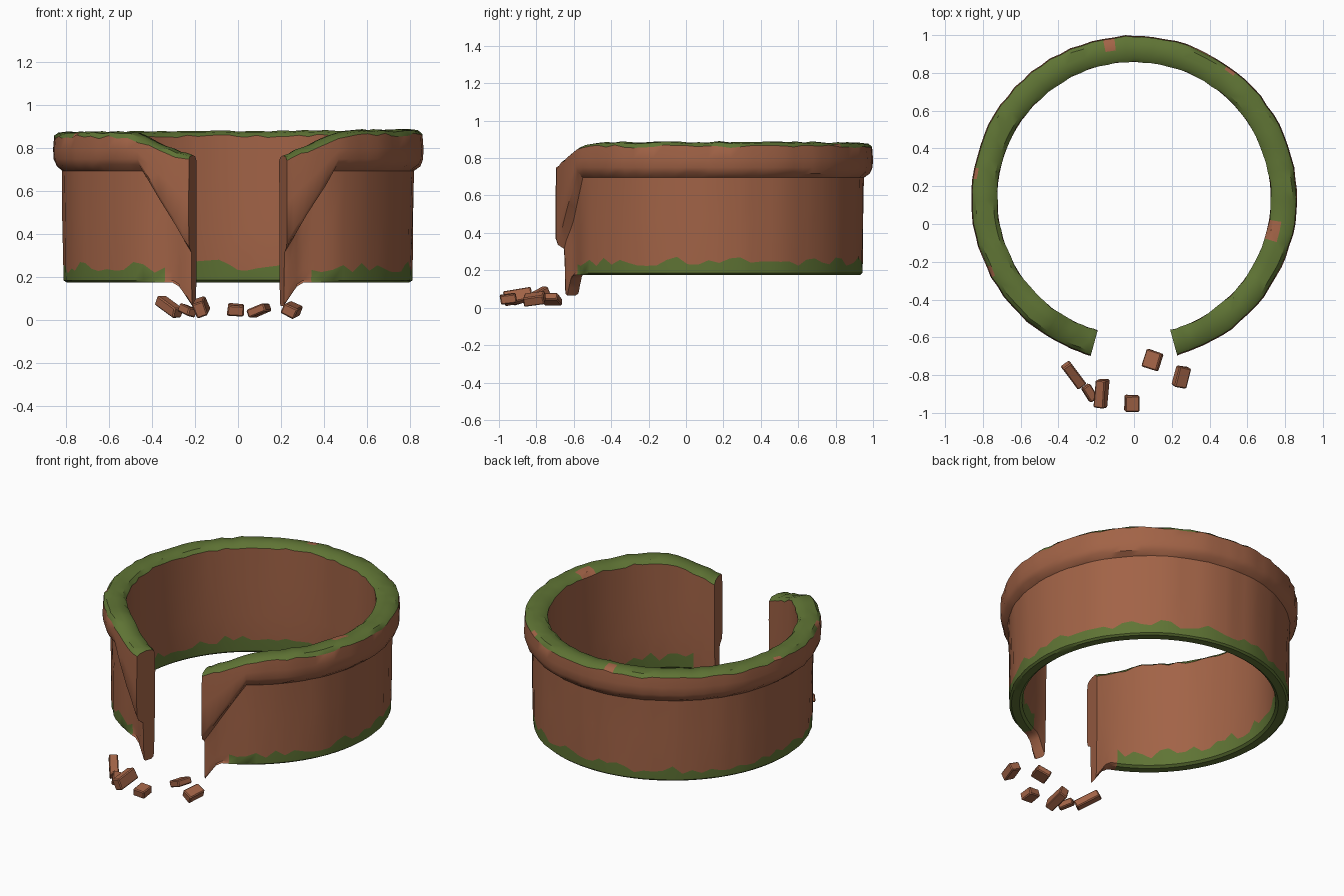
import bpy, bmesh, math, random
from mathutils import Euler, Vector

random.seed(7)
if "Cube" in bpy.data.objects:
    bpy.data.objects.remove(bpy.data.objects["Cube"])


def material(name, rgb):
    m = bpy.data.materials.new(name)
    m.use_nodes = True
    m.diffuse_color = (*rgb, 1)
    m.node_tree.nodes["Principled BSDF"].inputs["Base Color"].default_value = (*rgb, 1)
    return m


clay = material("terracotta", (0.36, 0.125, 0.062))
moss = material("moss green", (0.115, 0.175, 0.035))


def finish(name, bm, mats, angle=35):
    bmesh.ops.recalc_face_normals(bm, faces=bm.faces)
    mesh = bpy.data.meshes.new(name)
    bm.to_mesh(mesh)
    bm.free()
    for m in mats:
        mesh.materials.append(m)
    ob = bpy.data.objects.new(name, mesh)
    bpy.context.collection.objects.link(ob)
    bpy.ops.object.select_all(action='DESELECT')
    bpy.context.view_layer.objects.active = ob
    ob.select_set(True)
    bpy.ops.object.shade_smooth_by_angle(angle=math.radians(angle))
    return ob


CENTRE_Y = 0.135
GAP = 15.4          # half angle of the broken opening, in degrees


def ramp(a, start):
    """0 far from the opening, 1 at the broken edge."""
    return max(0.0, min(1.0, (start - a) / (start - GAP)))


def jit(s):
    return random.uniform(-s, s)


def section(deg):
    """Wall cross-section (radius, height) at an angle from the front."""
    a = min(deg, 360 - deg)
    flap, drop, tip = ramp(a, 33), ramp(a, 38), ramp(a, 21)
    low = 0.175 - 0.11 * tip
    lip = 0.72 - 0.38 * flap
    top = 0.878 - 0.115 * drop + 0.006 * math.sin(math.radians(deg)) + jit(0.004)
    out_moss = max(low + 0.04, 0.245 + jit(0.028) - 0.1 * tip)
    in_moss = max(low + 0.04, 0.265 + jit(0.035) - 0.1 * tip)
    dent = 0.02 * math.sin(math.pi * flap)
    r = 0.814 + jit(0.003) - dent
    rim = 0.86 + jit(0.004)
    mid = out_moss + (lip - out_moss) * 0.5
    return [
        (0.798, low), (r - 0.004, low + 0.01), (r - 0.002, out_moss),
        (r + jit(0.004), mid), (r + 0.004, lip - 0.025), (rim - 0.012, lip + jit(0.006)),
        (rim, lip + 0.03), (rim + 0.002, (lip + top) / 2),
        (rim - 0.003, top - 0.02 + jit(0.007)), (rim - 0.022, top - 0.003),
        (0.79, top + 0.003), (0.745, top - 0.004),
        (0.724 + jit(0.004), top - 0.022 + jit(0.006)),
        (0.724, 0.62), (0.726, 0.42), (0.73, in_moss),
        (0.736, low + 0.012), (0.752, low),
    ]


# Broken pot wall swept round the opening
half = [GAP, 17.5, 20, 22.5, 25.5, 29, 33] + list(range(37, 181, 4))
half = [h for h in half if h < 179]
angles = half + [180] + [360 - h for h in reversed(half)]
bm = bmesh.new()
rings = []
for deg in angles:
    s, c = math.sin(math.radians(deg)), math.cos(math.radians(deg))
    rings.append([bm.verts.new((r * s, CENTRE_Y - r * c, z)) for r, z in section(deg)])

n = len(rings[0])
TOP_ROWS, FOOT_ROWS = (8, 9, 10, 11), (0, 1, 15, 16, 17)
CHIPS = {(77, 11), (77, 10), (188, 8), (188, 9), (144, 8), (260, 8), (296, 8)}
for i in range(len(angles) - 1):
    middle = (angles[i] + angles[i + 1]) / 2
    near = min(middle, 360 - middle)
    for k in range(n):
        f = bm.faces.new((rings[i][k], rings[i + 1][k],
                          rings[i + 1][(k + 1) % n], rings[i][(k + 1) % n]))
        green = k in TOP_ROWS or (k in FOOT_ROWS and near > 27)
        if any(abs(middle - d) < 2.1 and k == row for d, row in CHIPS):
            green = False
        f.material_index = int(green)
for ring in (rings[0], rings[-1]):
    bm.faces.new(ring)
finish("broken_pot_wall", bm, [clay, moss])

# Fallen shards: centre, size, rotation in degrees
shards = [
    ((-0.32, -0.80, 0.062), (0.155, 0.055, 0.05), (0, 24, -53)),
    ((-0.235, -0.895, 0.045), (0.05, 0.09, 0.04), (15, 12, 35)),
    ((-0.172, -0.90, 0.06), (0.055, 0.15, 0.07), (10, -20, -8)),
    ((-0.01, -0.95, 0.048), (0.078, 0.085, 0.05), (8, 5, 0)),
    ((0.098, -0.72, 0.045), (0.09, 0.10, 0.04), (0, -22, -18)),
    ((0.25, -0.81, 0.048), (0.07, 0.11, 0.05), (8, 25, -12)),
]
for i, (loc, size, rot) in enumerate(shards):
    bm = bmesh.new()
    bmesh.ops.create_cube(bm, size=1)
    turn = Euler([math.radians(d) for d in rot]).to_matrix()
    for v in bm.verts:
        p = Vector([v.co[k] * size[k] * random.uniform(0.94, 1.06) for k in range(3)])
        v.co = turn @ p + Vector(loc)
    bmesh.ops.bevel(bm, geom=bm.edges[:], offset=0.006, segments=1, affect='EDGES')
    finish(f"fallen_shard_{i + 1}", bm, [clay], 30)
